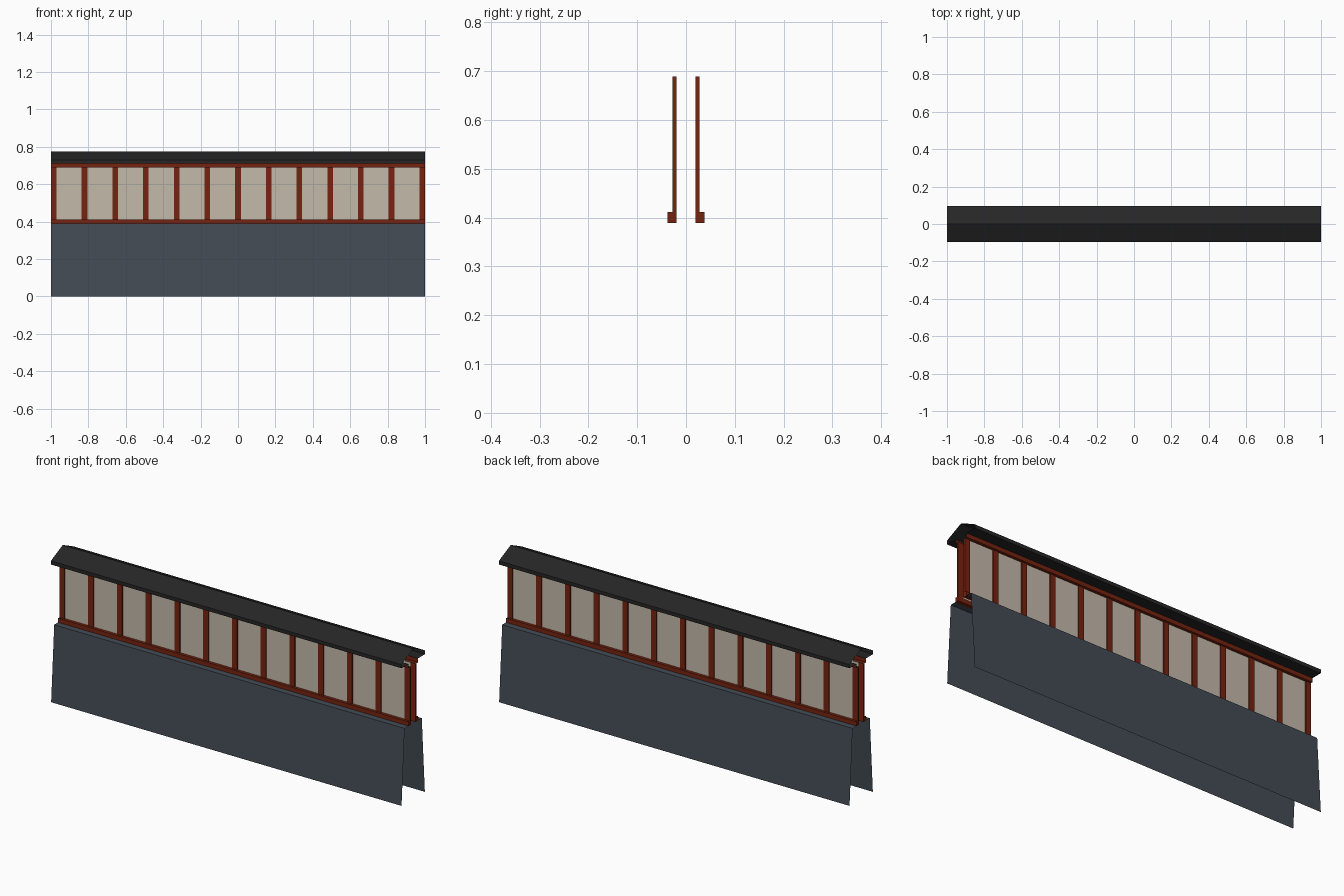
import bpy, bmesh

if "Cube" in bpy.data.objects:
    bpy.data.objects.remove(bpy.data.objects["Cube"])


def material(name, rgb):
    m = bpy.data.materials.new(name)
    m.diffuse_color = (*rgb, 1)
    m.use_nodes = True
    m.node_tree.nodes["Principled BSDF"].inputs["Base Color"].default_value = m.diffuse_color
    return m


STONE = material("slate_blue_wall", (0.056, 0.072, 0.089))
WOOD = material("red_wood", (0.18, 0.017, 0.005))
PAPER = material("cream_panel", (0.56, 0.49, 0.41))
ROOF = material("charcoal_roof", (0.019, 0.019, 0.019))


def finish(name, bm, mat):
    me = bpy.data.meshes.new(name)
    bm.to_mesh(me)
    bm.free()
    me.materials.append(mat)
    ob = bpy.data.objects.new(name, me)
    bpy.context.collection.objects.link(ob)
    return ob


def sheet(name, profiles, mat, x0=-1, x1=1):
    """Sweep open (y, z) profiles along x, leaving the ends open."""
    bm = bmesh.new()
    for prof in profiles:
        rows = [[bm.verts.new((x, y, z)) for x in (x0, x1)] for y, z in prof]
        for a, b in zip(rows, rows[1:]):
            bm.faces.new((a[0], a[1], b[1], b[0]))
    return finish(name, bm, mat)


def both(prof):
    """A front profile together with its back mirror."""
    return [prof, [(-y, z) for y, z in reversed(prof)]]


def boxes(name, spans, mat):
    bm = bmesh.new()
    for (x0, x1), (y0, y1), (z0, z1) in spans:
        r = bmesh.ops.create_cube(bm, size=1)
        for v in r["verts"]:
            v.co = ((x0 + x1) / 2 + v.co.x * (x1 - x0),
                    (y0 + y1) / 2 + v.co.y * (y1 - y0),
                    (z0 + z1) / 2 + v.co.z * (z1 - z0))
    return finish(name, bm, mat)


# sloping lower walls with a flat ledge on top
sheet("lower_walls", both([(-0.095, 0), (-0.07, 0.39), (-0.038, 0.39)]), STONE)

# bottom rails, closed at the ends
sides = ((-0.038, -0.019), (0.019, 0.038))
boxes("bottom_rails", [((-1, 1), s, (0.389, 0.412)) for s in sides], WOOD)

# thirteen posts on each face
posts = []
for i in range(13):
    c = -0.985 + i * 1.97 / 12
    for s in ((-0.028, -0.019), (0.019, 0.028)):
        posts.append(((c - 0.015, c + 0.015), s, (0.41, 0.689)))
boxes("posts", posts, WOOD)

# thin panels between the posts
sheet("panels", both([(-0.023, 0.41), (-0.023, 0.69)]), PAPER, -0.99, 0.99)

# top rails, open at the ends
sheet("top_rails", both([(-0.019, 0.689), (-0.038, 0.689), (-0.038, 0.71)]), WOOD)

# gabled roof shell with fascia and soffit
half = [(-0.038, 0.71), (-0.095, 0.71), (-0.095, 0.729), (-0.088, 0.734)]
sheet("roof", [half + [(0, 0.775)] + [(-y, z) for y, z in reversed(half)]], ROOF)
